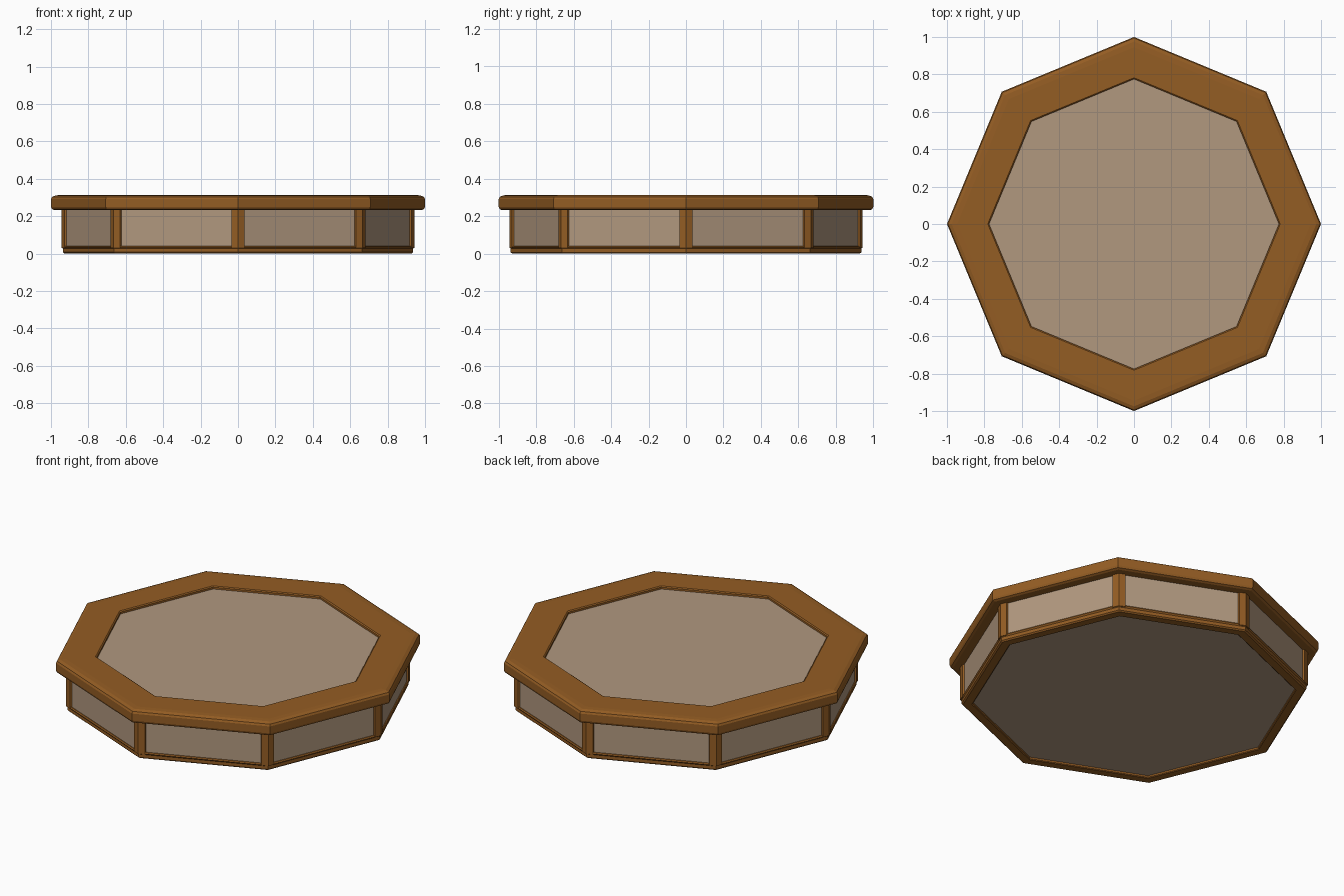
import bpy, bmesh, math

if "Cube" in bpy.data.objects:
    bpy.data.objects.remove(bpy.data.objects["Cube"])

SIDES = 8
STEP = 2 * math.pi / SIDES


def material(name, rgb):
    m = bpy.data.materials.new(name)
    m.diffuse_color = (*rgb, 1)
    m.use_nodes = True
    m.node_tree.nodes["Principled BSDF"].inputs["Base Color"].default_value = m.diffuse_color
    return m


wood = material("brown wood", (0.296, 0.109, 0.017))
tan = material("tan panel", (0.440, 0.315, 0.212))


def finish(name, bm, mat):
    bmesh.ops.recalc_face_normals(bm, faces=bm.faces)
    mesh = bpy.data.meshes.new(name)
    bm.to_mesh(mesh)
    bm.free()
    mesh.materials.append(mat)
    ob = bpy.data.objects.new(name, mesh)
    bpy.context.collection.objects.link(ob)
    return ob


def ring_points(bm, r, z):
    return [bm.verts.new((r * math.cos(i * STEP), r * math.sin(i * STEP), z))
            for i in range(SIDES)]


def octagon_loft(name, profile, mat, closed):
    """Sweep an (r, z) profile around eight corners; closed = frame, open = capped solid."""
    bm = bmesh.new()
    rings = [ring_points(bm, r, z) for r, z in profile]
    pairs = list(zip(rings, rings[1:]))
    if closed:
        pairs.append((rings[-1], rings[0]))
    else:
        bm.faces.new(rings[0])
        bm.faces.new(rings[-1])
    for a, b in pairs:
        for i in range(SIDES):
            j = (i + 1) % SIDES
            bm.faces.new((a[i], a[j], b[j], b[i]))
    return finish(name, bm, mat)


# Tan body: side panels, recessed top and recessed floor
octagon_loft("panel_body", [(0.90, 0.014), (0.932, 0.03), (0.932, 0.27), (0.80, 0.297)],
             tan, False)

# Wide overhanging top frame with softened edges
octagon_loft("top_frame", [(0.775, 0.25), (0.90, 0.232), (0.982, 0.232), (0.995, 0.238),
                           (1.0, 0.25), (1.0, 0.292), (0.994, 0.303), (0.975, 0.311),
                           (0.945, 0.313), (0.782, 0.313), (0.775, 0.308)], wood, True)

# Thin base frame
octagon_loft("base_frame", [(0.875, 0.02), (0.875, 0.004), (0.880, 0.0), (0.928, 0.0),
                            (0.936, 0.007), (0.936, 0.026), (0.943, 0.034), (0.938, 0.040),
                            (0.91, 0.040)], wood, True)

# Corner posts, each wrapping one corner of the octagon
R, WRAP, INNER = 0.943, 0.038, 0.97
for k in range(SIDES):
    a = k * STEP
    dx, dy = WRAP * math.sin(STEP / 2), WRAP * math.cos(STEP / 2)
    outline = [(R, 0), (R - dx, dy), ((R - dx) * INNER, dy), (R * INNER, 0),
               ((R - dx) * INNER, -dy), (R - dx, -dy)]
    bm = bmesh.new()
    lo, hi = [[bm.verts.new((x * math.cos(a) - y * math.sin(a),
                             x * math.sin(a) + y * math.cos(a), z)) for x, y in outline]
              for z in (0.03, 0.24)]
    bm.faces.new(lo)
    bm.faces.new(hi)
    for i in range(6):
        j = (i + 1) % 6
        bm.faces.new((lo[i], lo[j], hi[j], hi[i]))
    finish(f"corner_post_{k + 1}", bm, wood)
